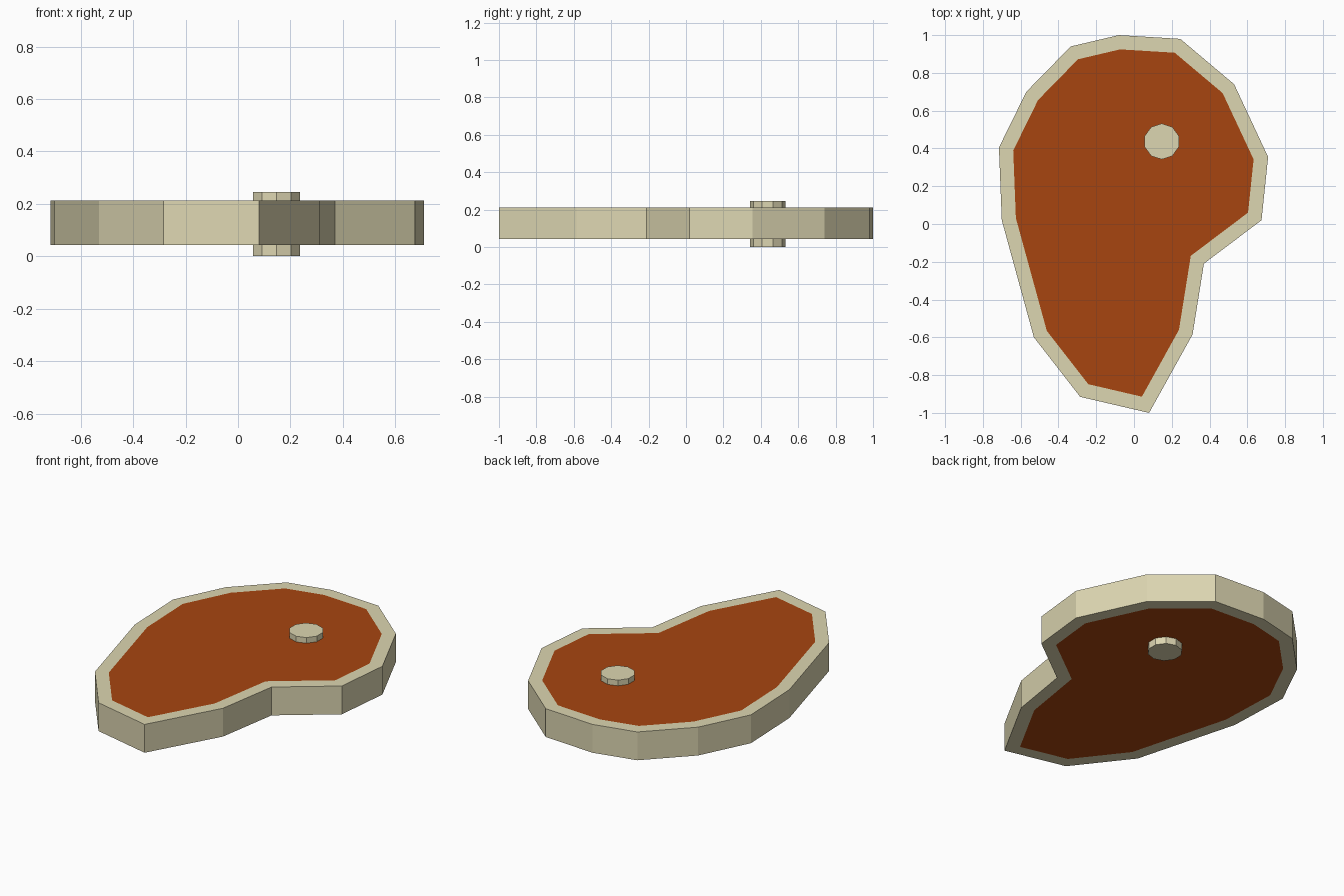
import bpy, bmesh

if "Cube" in bpy.data.objects:
    bpy.data.objects.remove(bpy.data.objects["Cube"])


def material(name, rgb):
    m = bpy.data.materials.new(name)
    m.diffuse_color = (*rgb, 1)
    m.use_nodes = True
    m.node_tree.nodes["Principled BSDF"].inputs["Base Color"].default_value = m.diffuse_color
    return m


FAT = material("cream fat", (0.72, 0.67, 0.44))
MEAT = material("red brown meat", (0.39, 0.06, 0.005))


def finish(bm, name, *mats):
    bmesh.ops.recalc_face_normals(bm, faces=bm.faces[:])
    mesh = bpy.data.meshes.new(name)
    bm.to_mesh(mesh)
    bm.free()
    for m in mats:
        mesh.materials.append(m)
    ob = bpy.data.objects.new(name, mesh)
    bpy.context.collection.objects.link(ob)
    return ob


# Steak slab: extruded outline, both flat faces inset to leave a fat rim
outline = [(-0.08, 1.0), (-0.335, 0.94), (-0.57, 0.70), (-0.715, 0.405),
           (-0.70, 0.02), (-0.53, -0.60), (-0.285, -0.915), (0.08, -1.0),
           (0.31, -0.585), (0.37, -0.21), (0.675, 0.02), (0.71, 0.355),
           (0.53, 0.74), (0.245, 0.98)]
bm = bmesh.new()
base = bm.faces.new([bm.verts.new((x, y, 0.042)) for x, y in outline])
ext = bmesh.ops.extrude_face_region(bm, geom=[base], use_keep_orig=True)
bmesh.ops.translate(bm, vec=(0, 0, 0.17),
                    verts=[g for g in ext["geom"] if isinstance(g, bmesh.types.BMVert)])
bmesh.ops.recalc_face_normals(bm, faces=bm.faces[:])
caps = [f for f in bm.faces if abs(f.normal.z) > 0.9]
bmesh.ops.inset_individual(bm, faces=caps, thickness=0.075, use_even_offset=True)
for f in caps:
    f.material_index = 1
finish(bm, "steak", FAT, MEAT)

# Bone: ten-sided plug standing proud on both sides
bm = bmesh.new()
bmesh.ops.create_cone(bm, cap_ends=True, segments=10, radius1=0.095, radius2=0.095, depth=0.246)
bmesh.ops.translate(bm, vec=(0.147, 0.437, 0.123), verts=bm.verts[:])
finish(bm, "bone", FAT)
